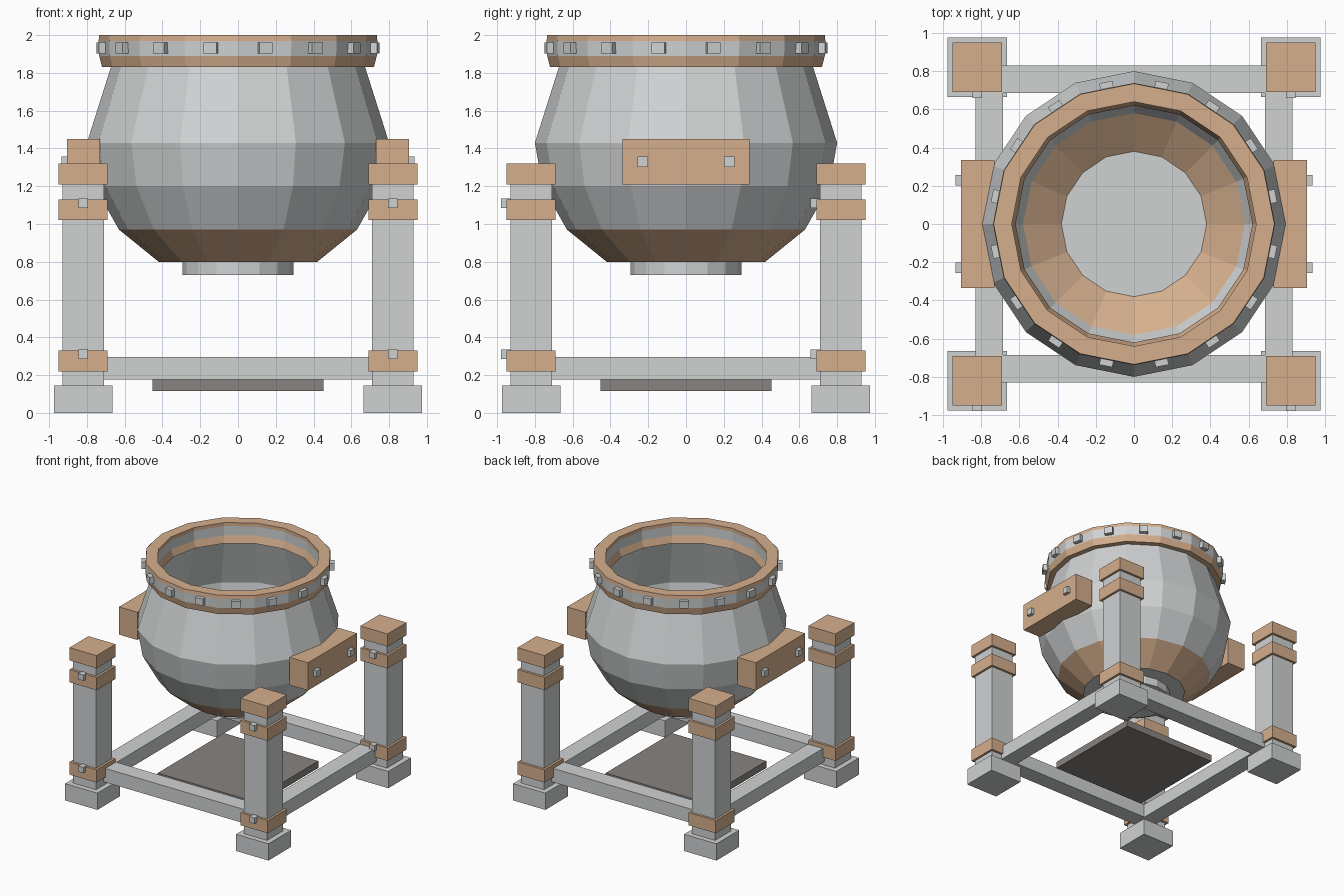
import bpy, bmesh, math
from mathutils import Matrix, Vector

cube = bpy.data.objects.get("Cube")
if cube:
    bpy.data.objects.remove(cube, do_unlink=True)


def make_material(name, rgb):
    mat = bpy.data.materials.new(name)
    mat.use_nodes = True
    color = (*rgb, 1.0)
    mat.diffuse_color = color
    mat.node_tree.nodes["Principled BSDF"].inputs["Base Color"].default_value = color
    return mat


GREY = make_material("light grey", (0.63, 0.645, 0.65))
TAN = make_material("tan", (0.67, 0.43, 0.27))
DARK = make_material("dark taupe", (0.25, 0.23, 0.215))
SIDES = 16


def finish(name, bm, *mats):
    bmesh.ops.recalc_face_normals(bm, faces=bm.faces)
    mesh = bpy.data.meshes.new(name)
    bm.to_mesh(mesh)
    bm.free()
    for mat in mats:
        mesh.materials.append(mat)
    obj = bpy.data.objects.new(name, mesh)
    bpy.context.collection.objects.link(obj)
    return obj


def box(name, center, size, mat, turn=0.0):
    bm = bmesh.new()
    matrix = (Matrix.Translation(Vector(center)) @ Matrix.Rotation(turn, 4, "Z")
              @ Matrix.Diagonal((*size, 1)))
    bmesh.ops.create_cube(bm, size=1, matrix=matrix)
    return finish(name, bm, mat)


def lathe(name, profile, tan_spans=()):
    """Revolve (radius, height) points; listed spans become tan."""
    bm = bmesh.new()
    rings = []
    for r, z in profile:
        if r == 0:
            rings.append([bm.verts.new((0, 0, z))] * SIDES)
        else:
            angles = [math.tau * i / SIDES for i in range(SIDES)]
            rings.append([bm.verts.new((r * math.cos(a), r * math.sin(a), z)) for a in angles])
    for span, (low, high) in enumerate(zip(rings, rings[1:])):
        for i in range(SIDES):
            j = (i + 1) % SIDES
            corners = list(dict.fromkeys((low[i], low[j], high[j], high[i])))
            bm.faces.new(corners).material_index = int(span in tan_spans)
    return finish(name, bm, GREY, TAN)


# Hollow vessel: outer wall upward, lip, then inner wall down to the floor
lathe("vessel", [(0, 0.80), (0.42, 0.80), (0.63, 0.97), (0.76, 1.2), (0.80, 1.43),
                 (0.67, 1.84), (0.63, 1.84), (0.755, 1.43), (0.715, 1.21),
                 (0.58, 0.99), (0.38, 0.84), (0, 0.84)], tan_spans=(1, 9))

# Banded rim with a grey middle strip inside and out
lathe("rim", [(0.62, 1.83), (0.72, 1.83), (0.735, 1.89), (0.738, 1.97), (0.735, 2.0),
              (0.64, 2.0), (0.64, 1.97), (0.64, 1.89), (0.62, 1.83)],
      tan_spans=(0, 1, 3, 4, 5, 7))

# Foot under the vessel
lathe("vessel_foot", [(0, 0.73), (0.295, 0.73), (0.295, 0.81), (0, 0.81)])

# Studs around the rim, one in the middle of each facet
for i in range(SIDES):
    a = math.tau * (i + 0.5) / SIDES
    box(f"rim_stud_{i + 1}", (0.73 * math.cos(a), 0.73 * math.sin(a), 1.932),
        (0.055, 0.07, 0.06), GREY, a)

# Side blocks on the vessel with two studs each
for side, sx in (("left", 1), ("right", -1)):
    box(f"{side}_block", (sx * 0.818, 0, 1.33), (0.175, 0.67, 0.24), TAN)
    for end, sy in (("front", -1), ("back", 1)):
        box(f"{side}_{end}_block_stud", (sx * 0.91, sy * 0.23, 1.33),
            (0.05, 0.055, 0.055), GREY)

# Corner posts with base, bands, cap and front-facing studs
P = 0.82
for side, sx in (("left", 1), ("right", -1)):
    for end, sy in (("front", -1), ("back", 1)):
        tag = f"{side}_{end}"
        x, y = sx * P, sy * P
        box(f"{tag}_post", (x, y, 0.68), (0.22, 0.22, 1.1), GREY)
        box(f"{tag}_base", (x, y, 0.0725), (0.31, 0.31, 0.145), GREY)
        box(f"{tag}_cap", (x, y, 1.265), (0.26, 0.26, 0.11), TAN)
        for level, z in (("lower", 0.275), ("upper", 1.075)):
            box(f"{tag}_{level}_band", (x, y, z), (0.26, 0.26, 0.11), TAN)
            box(f"{tag}_{level}_stud", (x, y - 0.135, z + 0.035),
                (0.05, 0.05, 0.05), GREY)

# Beams joining the posts
for name, s in (("front", -1), ("back", 1)):
    box(f"{name}_beam", (0, s * 0.757, 0.237), (1.5, 0.145, 0.12), GREY)
for name, s in (("left", 1), ("right", -1)):
    box(f"{name}_beam", (s * 0.757, 0, 0.236), (0.145, 1.5, 0.12), GREY)

# Slab beneath the vessel
box("slab", (0, 0, 0.147), (0.905, 0.905, 0.06), DARK)
